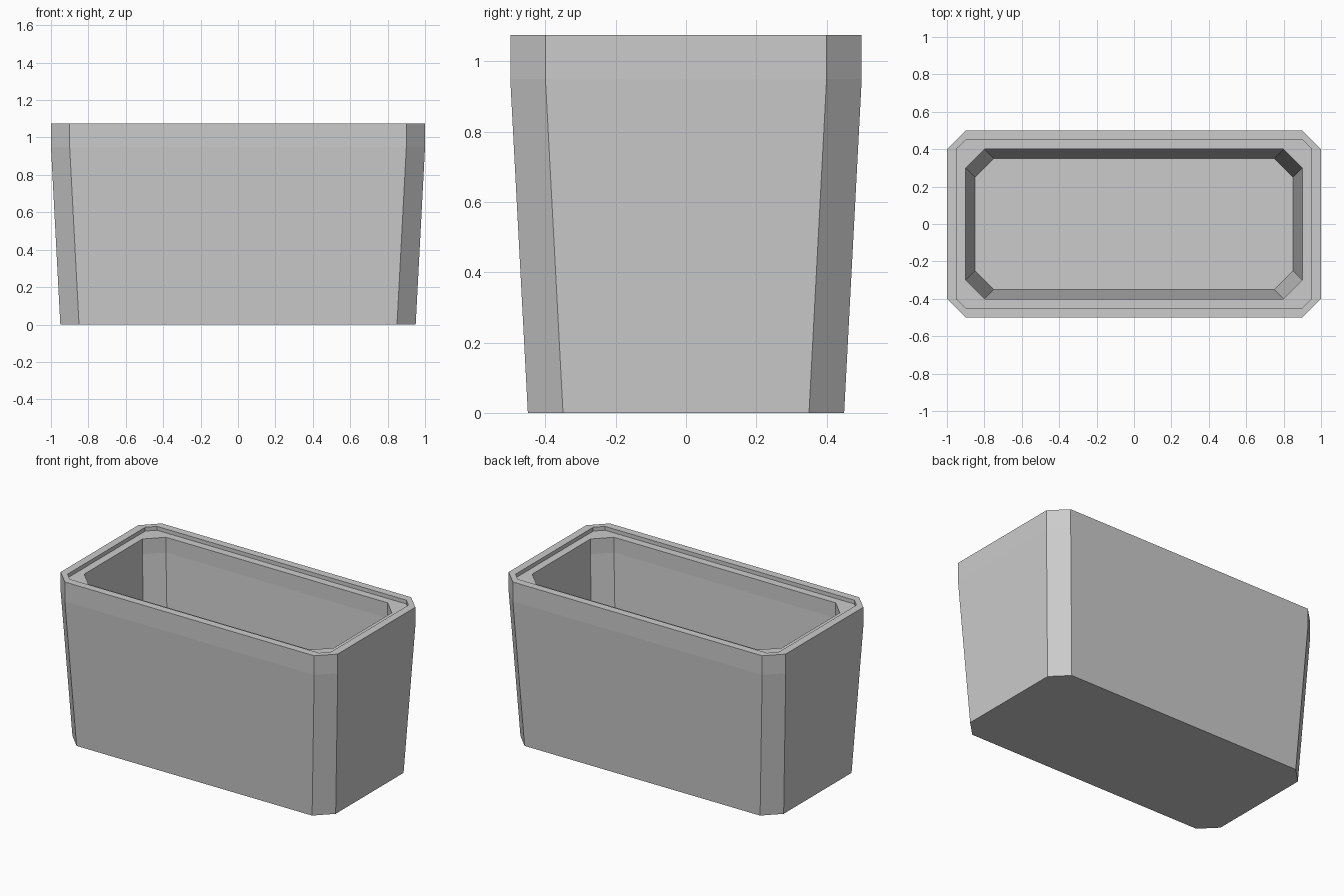
import bpy, bmesh

if "Cube" in bpy.data.objects:
    bpy.data.objects.remove(bpy.data.objects["Cube"])

# Cross-section levels of the trough: half width, half depth, corner cut, height
LEVELS = [
    (0.95, 0.45, 0.10, 0.0),     # outer base
    (1.00, 0.50, 0.10, 0.95),    # end of outer taper
    (1.00, 0.50, 0.10, 1.075),   # outer rim
    (0.95, 0.45, 0.05, 1.075),   # inner rim
    (0.95, 0.45, 0.05, 1.05),    # ledge outside
    (0.90, 0.40, 0.10, 1.05),    # ledge inside
    (0.90, 0.40, 0.10, 0.95),    # start of inner taper
    (0.85, 0.35, 0.10, 0.10),    # inner floor
]


def ring(bm, w, d, c, z):
    """Rectangle with cut corners, counter-clockwise."""
    pts = []
    for sx, sy in ((1, 1), (-1, 1), (-1, -1), (1, -1)):
        pair = [(sx * w, sy * (d - c)), (sx * (w - c), sy * d)]
        pts += pair if sx * sy > 0 else pair[::-1]
    return [bm.verts.new((x, y, z)) for x, y in pts]


bm = bmesh.new()
rings = [ring(bm, *level) for level in LEVELS]

# Walls, rim and ledge
for a, b in zip(rings, rings[1:]):
    for i in range(8):
        j = (i + 1) % 8
        bm.faces.new((a[i], a[j], b[j], b[i]))

# Underside and inner floor
bm.faces.new(rings[0][::-1])
bm.faces.new(rings[-1])
bmesh.ops.recalc_face_normals(bm, faces=bm.faces)

mesh = bpy.data.meshes.new("trough")
bm.to_mesh(mesh)
bm.free()
bpy.context.collection.objects.link(bpy.data.objects.new("trough", mesh))
